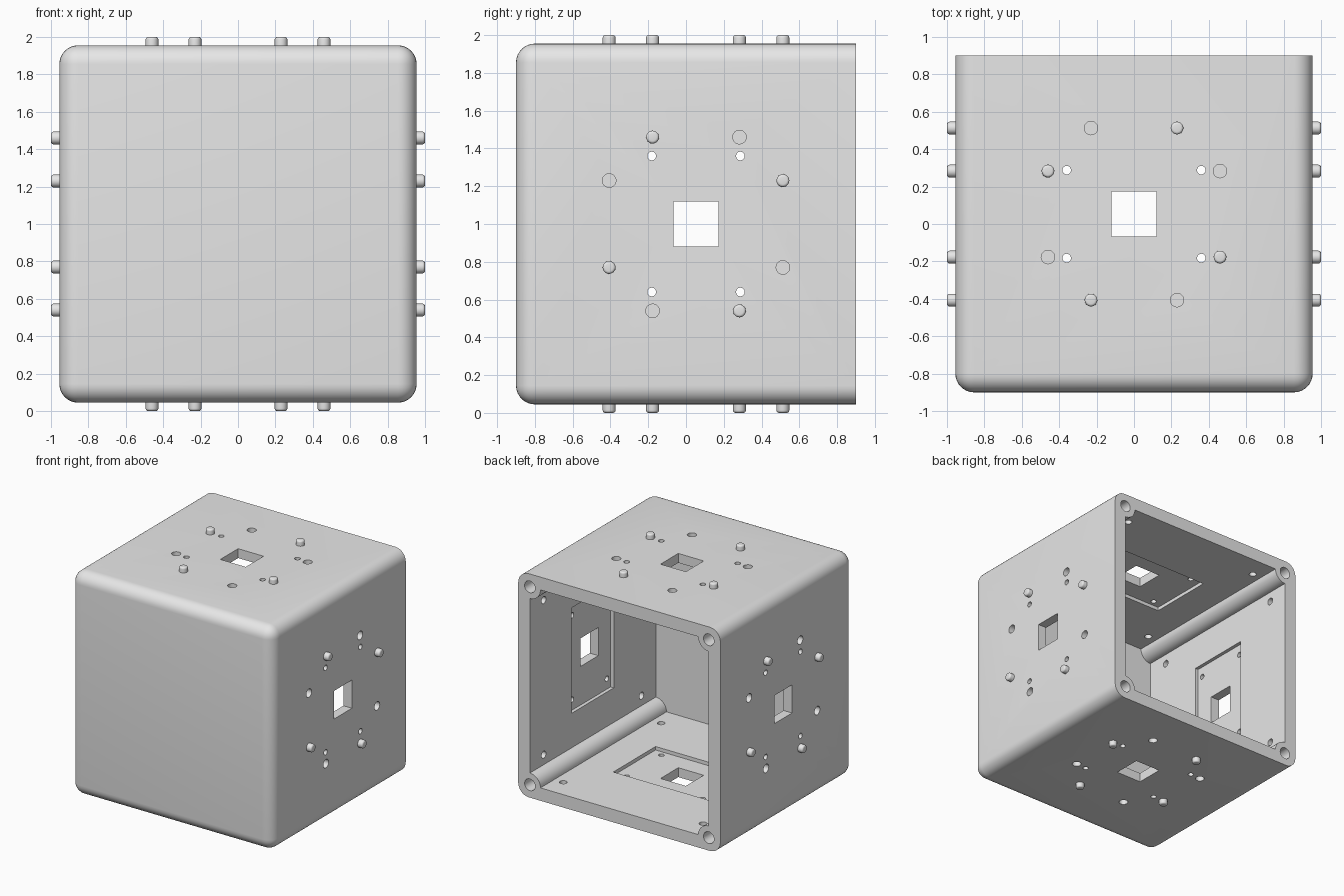
import bpy, bmesh, math
from mathutils import Matrix, Vector

if "Cube" in bpy.data.objects:
    bpy.data.objects.remove(bpy.data.objects["Cube"])

HALF, DEPTH, INNER = 0.955, 0.9, 0.845   # outer half width, half depth, cavity half width
CENTRE_Y = 0.053                         # middle of each connector pattern
QUARTER = ((-0.46, 0.23), (0.23, 0.46), (0.46, -0.23), (-0.23, -0.46))
CORNERS = [(a, b) for a in (-1, 1) for b in (-1, 1)]

grey = bpy.data.materials.new("light_grey")
grey.use_nodes = True
colour = (0.8, 0.8, 0.8, 1)
grey.diffuse_color = colour
grey.node_tree.nodes["Principled BSDF"].inputs["Base Color"].default_value = colour


def to_object(name, bm):
    bmesh.ops.recalc_face_normals(bm, faces=bm.faces)
    mesh = bpy.data.meshes.new(name)
    bm.to_mesh(mesh)
    bm.free()
    mesh.materials.append(grey)
    ob = bpy.data.objects.new(name, mesh)
    bpy.context.collection.objects.link(ob)
    return ob


def add_box(bm, low, high, frame=Matrix()):
    low, high = Vector(low), Vector(high)
    m = frame @ Matrix.Translation((low + high) / 2) @ Matrix.Diagonal((*(high - low), 1))
    return bmesh.ops.create_cube(bm, size=1, matrix=m)["verts"]


def add_rod(bm, u, v, low, high, radius, frame, sides=24):
    m = frame @ Matrix.Translation((u, v, (low + high) / 2))
    return bmesh.ops.create_cone(bm, cap_ends=True, segments=sides, radius1=radius,
                                 radius2=radius, depth=high - low, matrix=m)["verts"]


def activate(ob):
    bpy.ops.object.select_all(action="DESELECT")
    ob.select_set(True)
    bpy.context.view_layer.objects.active = ob


def cut(target, cutter):
    cutter.hide_render = True
    mod = target.modifiers.new("cut", "BOOLEAN")
    mod.operation, mod.solver, mod.object = "DIFFERENCE", "EXACT", cutter
    activate(target)
    bpy.ops.object.modifier_apply(modifier=mod.name)
    bpy.data.objects.remove(cutter)


# Local frames: z points out of each side wall, y runs along the box
lift = Matrix.Translation((0, 0, 1))
sides = [(lift @ Matrix.Rotation(k * math.pi / 2, 4, "Y") @ Matrix.Translation((0, CENTRE_Y, 0)),
          -1 if k % 2 else 1) for k in range(4)]
# Frame whose z runs along +y, for the corner posts
along = lift @ Matrix.Rotation(-math.pi / 2, 4, "X")

# Outer shell, rounded everywhere but around the open back
bm = bmesh.new()
add_box(bm, (-HALF, -DEPTH, -HALF), (HALF, DEPTH, HALF), lift)
edges = [e for e in bm.edges if min(v.co.y for v in e.verts) < 0]
bmesh.ops.bevel(bm, geom=edges, offset=0.1, segments=8, profile=0.5, affect="EDGES")
housing = to_object("housing", bm)

# Cavity, leaving round posts in its corners
bm = bmesh.new()
add_box(bm, (-INNER, -0.8, -INNER), (INNER, 1.1, INNER), lift)
cavity = to_object("cavity_cutter", bm)
bm = bmesh.new()
for a, b in CORNERS:
    add_rod(bm, a * INNER, b * INNER, -1.2, 1.3, 0.1, along, 32)
cut(cavity, to_object("post_cutter", bm))
cut(housing, cavity)

# Shallow rectangular recess inside each wall
bm = bmesh.new()
for frame, flip in sides:
    add_box(bm, (-0.45, -0.285, 0.8), (0.45, 0.285, INNER + 0.03), frame)
cut(housing, to_object("recess_cutter", bm))

# Windows, through holes, sockets, inner blind holes and post screw holes
bm = bmesh.new()
for frame, flip in sides:
    add_box(bm, (-0.12, -0.12, 0.8), (0.12, 0.12, 1.1), frame)
    for a, b in CORNERS:
        add_rod(bm, a * 0.36, b * 0.235, 0.8, 1.1, 0.023, frame)
        add_rod(bm, a * 0.66, b * 0.66, 0.8, INNER + 0.06, 0.03, frame)
    for u, v in QUARTER:
        add_rod(bm, -u * flip, v, 0.905, 1.1, 0.036, frame)
for a, b in CORNERS:
    add_rod(bm, a * INNER, b * INNER, 0.5, 1.1, 0.05, along, 32)
cut(housing, to_object("hole_cutter", bm))

# Round-topped locating pegs
bm = bmesh.new()
for frame, flip in sides:
    for u, v in QUARTER:
        verts = add_rod(bm, u * flip, v, 0.94, 1.0, 0.034, frame)
        out = frame.to_3x3() @ Vector((0, 0, 1))
        top = max(out.dot(p.co) for p in verts)
        rim = [e for e in {e for p in verts for e in p.link_edges}
               if all(out.dot(p.co) > top - 0.001 for p in e.verts)]
        bmesh.ops.bevel(bm, geom=rim, offset=0.014, segments=4, profile=0.5, affect="EDGES")
pegs = to_object("locating_pegs", bm)

for ob in (housing, pegs):
    activate(ob)
    bpy.ops.object.shade_smooth_by_angle(angle=math.radians(35))
